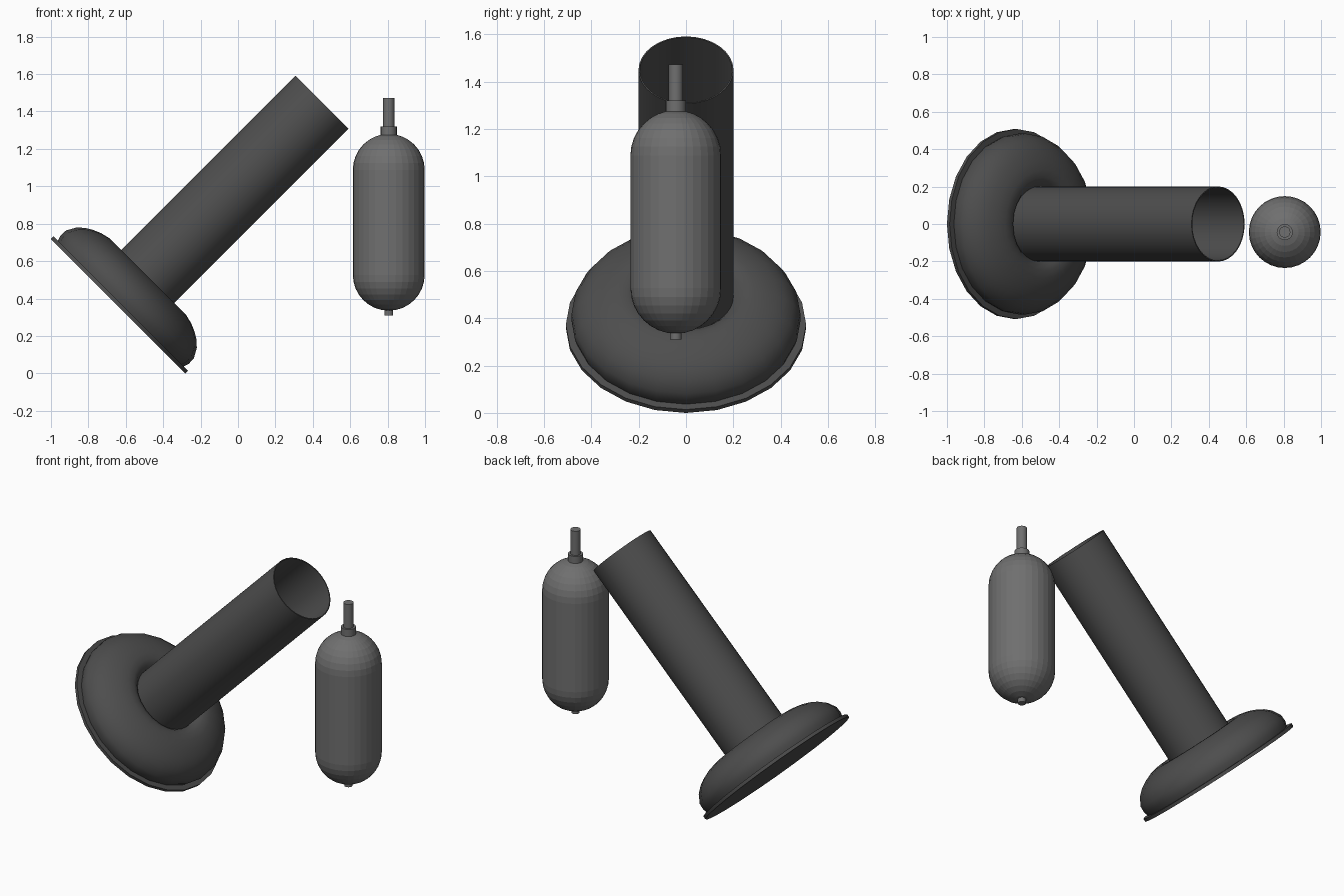
import bpy, bmesh, math
from mathutils import Matrix

if "Cube" in bpy.data.objects:
    bpy.data.objects.remove(bpy.data.objects["Cube"])


def material(name, v):
    m = bpy.data.materials.new(name)
    m.diffuse_color = (v, v, v, 1)
    m.use_nodes = True
    m.node_tree.nodes["Principled BSDF"].inputs["Base Color"].default_value = m.diffuse_color
    return m


DARK = material("dark_grey", 0.075)
STEEL = material("steel_grey", 0.16)


def lathe(name, profile, segs, matrix, mat, smooth):
    """Revolve (radius, height) points around local z; radius 0 closes to a pole."""
    bm = bmesh.new()
    rings = []
    for r, h in profile:
        if r < 1e-5:
            rings.append([bm.verts.new((0, 0, h))])
        else:
            rings.append([bm.verts.new((r * math.cos(2 * math.pi * i / segs),
                                        r * math.sin(2 * math.pi * i / segs), h))
                          for i in range(segs)])
    for a, b in zip(rings, rings[1:]):
        for i in range(segs):
            j = (i + 1) % segs
            quad = [a[i % len(a)], a[j % len(a)], b[j % len(b)], b[i % len(b)]]
            bm.faces.new(list(dict.fromkeys(quad)))
    bmesh.ops.recalc_face_normals(bm, faces=bm.faces)
    me = bpy.data.meshes.new(name)
    bm.to_mesh(me)
    bm.free()
    me.materials.append(mat)
    ob = bpy.data.objects.new(name, me)
    bpy.context.collection.objects.link(ob)
    ob.matrix_world = matrix
    if smooth:
        bpy.ops.object.select_all(action='DESELECT')
        ob.select_set(True)
        bpy.context.view_layer.objects.active = ob
        bpy.ops.object.shade_smooth_by_angle(angle=math.radians(35))
    return ob


# Tilted stand: plate, rounded collar and open tube share one leaning axis
lean = Matrix.Translation((-0.641, 0, 0.359)) @ Matrix.Rotation(math.radians(45), 4, 'Y')
lathe("base_plate", [(0, 0), (0.508, 0), (0.508, 0.02), (0, 0.02)], 24, lean, DARK, True)
lathe("base_dome", [(0.475, 0.018), (0.485, 0.05), (0.483, 0.09), (0.455, 0.14), (0.42, 0.172),
                    (0.385, 0.193), (0.34, 0.212), (0.29, 0.224), (0.25, 0.224),
                    (0.22, 0.212), (0.195, 0.185)], 24, lean, DARK, True)
lathe("tube", [(0.201, 0.02), (0.201, 1.542), (0.195, 1.542), (0.195, 0.03), (0, 0.03)],
      32, lean, DARK, True)

# Upright capsule canister with hemispherical ends
R, LOW, HIGH, N = 0.192, 0.527, 1.088, 8
angles = [math.pi / 2 * i / N for i in range(N + 1)]
capsule = [(R * math.sin(a), LOW - R * math.cos(a)) for a in angles]
capsule += [(R * math.cos(a), HIGH + R * math.sin(a)) for a in angles]
stand = Matrix.Translation((0.806, -0.043, 0))
lathe("canister_body", capsule, 32, stand, STEEL, False)


# Fittings on the canister axis
def fitting(name, r, z0, z1):
    lathe(name, [(0, z0), (r, z0), (r, z1), (0, z1)], 20, stand, STEEL, True)


fitting("neck_collar", 0.043, 1.26, 1.32)
fitting("nozzle_stem", 0.030, 1.30, 1.473)
fitting("bottom_plug", 0.024, 0.31, 0.345)
